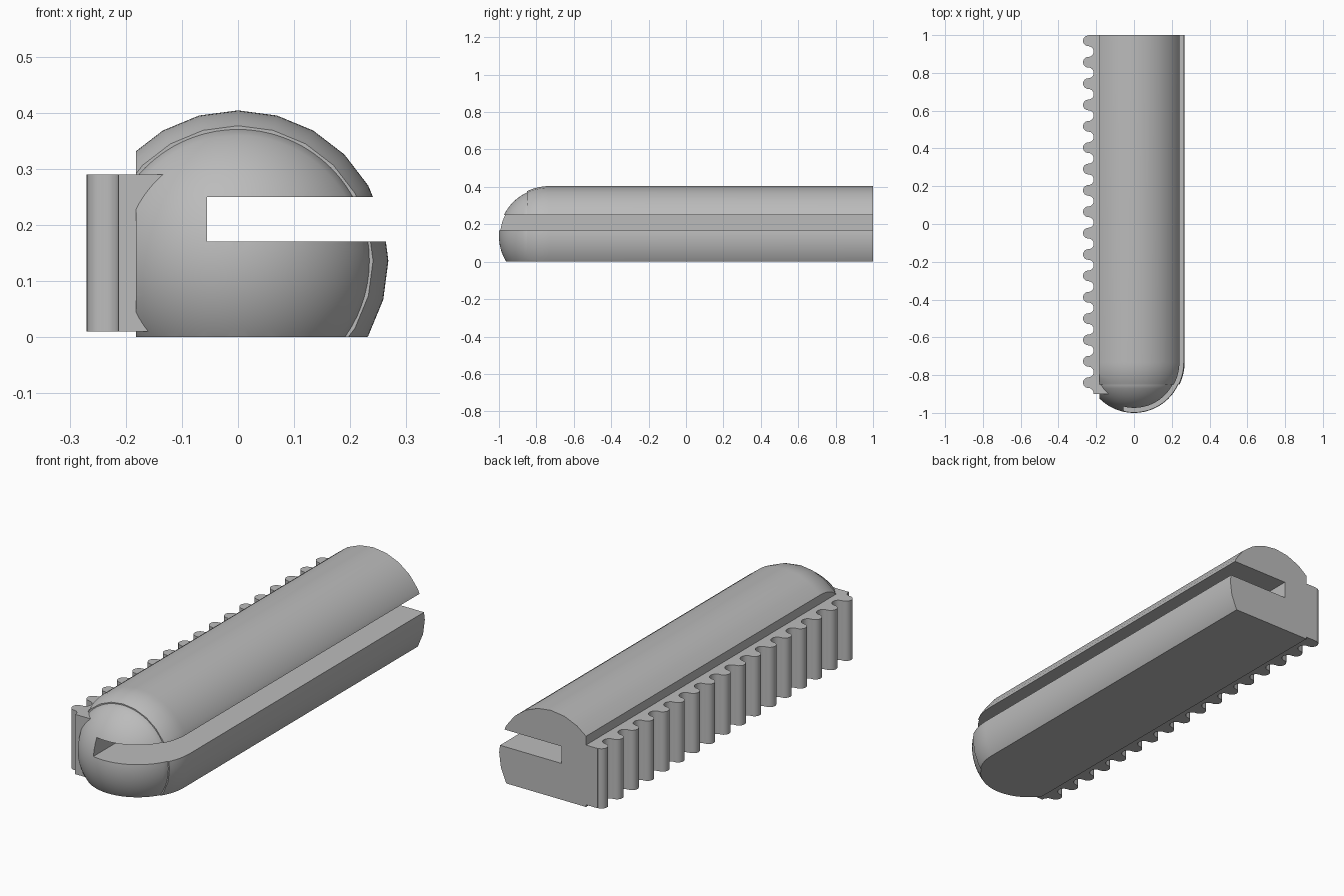
import bpy, bmesh
from math import sin, cos, pi, sqrt
from mathutils import Vector, Matrix

if "Cube" in bpy.data.objects:
    bpy.data.objects.remove(bpy.data.objects["Cube"])

AXIS_Z = 0.136      # height of the rod axis
RADIUS = 0.268
SEAM_Y = -0.85      # where the nose meets the rod

grey = bpy.data.materials.new("plain grey")
grey.use_nodes = True
grey.diffuse_color = (0.5, 0.5, 0.5, 1)
grey.node_tree.nodes["Principled BSDF"].inputs["Base Color"].default_value = (0.5, 0.5, 0.5, 1)


def make_object(name, bm):
    bmesh.ops.remove_doubles(bm, verts=bm.verts, dist=1e-5)
    bmesh.ops.recalc_face_normals(bm, faces=bm.faces)
    mesh = bpy.data.meshes.new(name)
    bm.to_mesh(mesh)
    bm.free()
    mesh.materials.append(grey)
    obj = bpy.data.objects.new(name, mesh)
    bpy.context.collection.objects.link(obj)
    return obj


def lathe(name, profile, sides):
    """Turn a (radius, y) profile around the rod axis."""
    bm = bmesh.new()
    verts = [bm.verts.new((0, y, AXIS_Z + r)) for r, y in profile]
    edges = [bm.edges.new(pair) for pair in zip(verts, verts[1:])]
    bmesh.ops.spin(bm, geom=verts + edges, cent=(0, 0, AXIS_Z), axis=(0, 1, 0),
                   angle=2 * pi, steps=sides, use_merge=True)
    return make_object(name, bm)


def prism(name, outline, offset):
    """Extrude a closed outline of 3D points."""
    bm = bmesh.new()
    face = bm.faces.new([bm.verts.new(p) for p in outline])
    ext = bmesh.ops.extrude_face_region(bm, geom=[face], use_keep_orig=True)
    moved = [g for g in ext["geom"] if isinstance(g, bmesh.types.BMVert)]
    bmesh.ops.translate(bm, verts=moved, vec=offset)
    return make_object(name, bm)


def smooth(obj):
    bpy.ops.object.select_all(action='DESELECT')
    obj.select_set(True)
    bpy.context.view_layer.objects.active = obj
    bpy.ops.object.shade_smooth_by_angle(angle=pi / 6)


# Cross-section kept from the turned shapes: flat base, flat side, long slot
section = [(-0.182, 0), (0.4, 0), (0.4, 0.17), (-0.055, 0.17),
           (-0.055, 0.25), (0.4, 0.25), (0.4, 0.5), (-0.182, 0.5)]
cutter = prism("section_cutter", [(x, -1.2, z) for x, z in section], (0, 2.2, 0))
cutter.hide_render = True

# Rod with rounded shoulder
shoulder_y = RADIUS - 1
rod_profile = [(0, SEAM_Y)]
for i in range(9):
    y = SEAM_Y + (shoulder_y - SEAM_Y) * i / 8
    rod_profile.append((sqrt(RADIUS ** 2 - (y - shoulder_y) ** 2), y))
rod_profile += [(RADIUS, 1.1), (0, 1.1)]
rod = lathe("rod", rod_profile, 24)

# Nose, a slightly smaller ball segment with a fine step at the seam
nose_r = 0.2577
nose_profile = [(nose_r * sin(0.07 * i), nose_r - 1 - nose_r * cos(0.07 * i)) for i in range(17)]
seam_r = sqrt(nose_r ** 2 - (SEAM_Y - nose_r + 1) ** 2)
nose_profile = [p for p in nose_profile if p[1] < SEAM_Y - 0.005]
nose_profile += [(seam_r, SEAM_Y), (seam_r, SEAM_Y + 0.005), (0, SEAM_Y + 0.005)]
nose = lathe("nose", nose_profile, 72)

for obj in (rod, nose):
    mod = obj.modifiers.new("section", 'BOOLEAN')
    mod.operation = 'INTERSECT'
    mod.solver = 'EXACT'
    mod.object = cutter
    bpy.ops.object.select_all(action='DESELECT')
    bpy.context.view_layer.objects.active = obj
    obj.select_set(True)
    bpy.ops.object.modifier_apply(modifier=mod.name)
    smooth(obj)
bpy.data.objects.remove(cutter)

# Toothed rack: alternating half-round teeth and gullets
pitch, teeth, steps = 0.1131, 17, 12
r = pitch / 4
mid_x, first_y = -0.2415, -0.84
outline = [(-0.11, -0.9), (mid_x + r, -0.9)]


def arc(side, center_y, start=1):
    for k in range(start, steps + 1):
        t = pi * k / steps
        outline.append((mid_x + side * r * sin(t), center_y - r * cos(t)))


arc(1, first_y - 2 * r, steps // 2)
for i in range(teeth):
    center = first_y + pitch * i
    arc(-1, center)
    if i < teeth - 1:
        arc(1, center + 2 * r)
outline += [(mid_x, 1), (-0.11, 1)]
rack = prism("toothed_rack", [(x, y, 0.01) for x, y in outline], (0, 0, 0.28))
smooth(rack)
